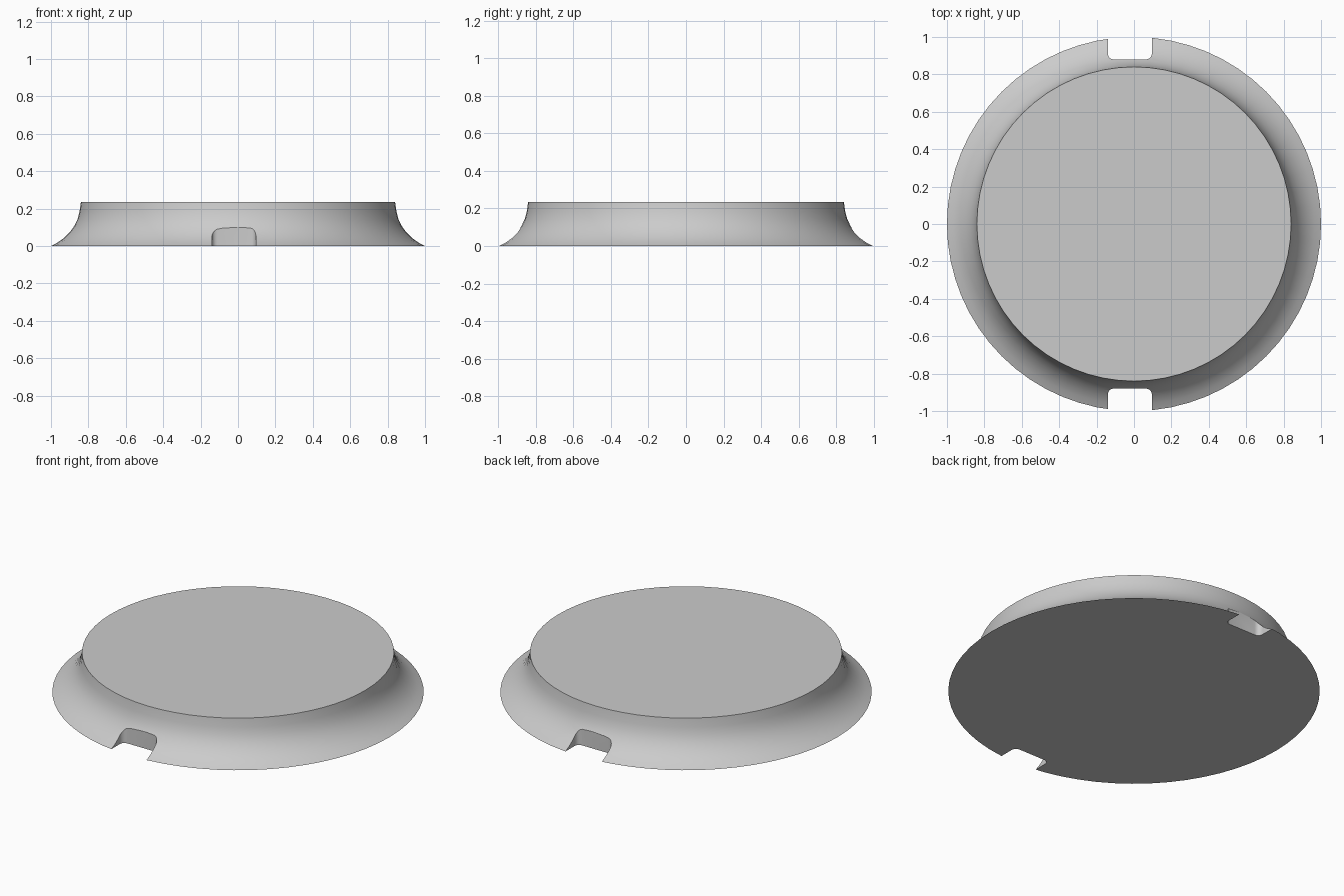
import bpy, bmesh, math
from mathutils import Matrix

if "Cube" in bpy.data.objects:
    bpy.data.objects.remove(bpy.data.objects["Cube"], do_unlink=True)

SEGMENTS = 64
HEIGHT = 0.235

grey = bpy.data.materials.new("plain grey")
grey.use_nodes = True
grey.diffuse_color = (0.6, 0.6, 0.6, 1)
grey.node_tree.nodes["Principled BSDF"].inputs["Base Color"].default_value = (0.6, 0.6, 0.6, 1)


def add_object(name, bm):
    bmesh.ops.recalc_face_normals(bm, faces=bm.faces)
    mesh = bpy.data.meshes.new(name)
    bm.to_mesh(mesh)
    bm.free()
    mesh.materials.append(grey)
    obj = bpy.data.objects.new(name, mesh)
    bpy.context.collection.objects.link(obj)
    return obj


# Round base with a concave flared rim
profile = [(1.0, 0), (0.965, 0.018), (0.93, 0.043), (0.9, 0.073), (0.876, 0.106),
           (0.858, 0.143), (0.847, 0.185), (0.84, HEIGHT)]
bm = bmesh.new()
rings = []
for r, z in profile:
    angles = [2 * math.pi * i / SEGMENTS for i in range(SEGMENTS)]
    rings.append([bm.verts.new((r * math.cos(a), r * math.sin(a), z)) for a in angles])
for low, high in zip(rings, rings[1:]):
    for i in range(SEGMENTS):
        j = (i + 1) % SEGMENTS
        bm.faces.new((low[i], low[j], high[j], high[i]))
bm.faces.new(rings[0])
bm.faces.new(rings[-1])
base = add_object("flared_base", bm)

# Notches through the rim, front and back, with rounded inner corners
for name, side in (("front_notch_cutter", -1), ("back_notch_cutter", 1)):
    bm = bmesh.new()
    bmesh.ops.create_cube(bm, size=1, matrix=Matrix.Translation((-0.022, side * 1.03, 0.1))
                          @ Matrix.Diagonal((0.235, 0.3, 0.6, 1)))
    corners = [e for e in bm.edges
               if all(abs(v.co.y) < 1 for v in e.verts)
               and abs(e.verts[0].co.z - e.verts[1].co.z) > 0.1]
    bmesh.ops.bevel(bm, geom=corners, offset=0.03, segments=5, profile=0.5, affect='EDGES')
    cutter = add_object(name, bm)
    cutter.hide_render = True
    cutter.hide_set(True)
    cut = base.modifiers.new(name, 'BOOLEAN')
    cut.operation = 'DIFFERENCE'
    cut.solver = 'EXACT'
    cut.object = cutter

# Apply the cuts, then shade smooth with sharp rims
bpy.context.view_layer.objects.active = base
base.select_set(True)
for mod in list(base.modifiers):
    bpy.ops.object.modifier_apply(modifier=mod.name)
for obj in [o for o in bpy.data.objects if o.name.endswith("_cutter")]:
    bpy.data.objects.remove(obj, do_unlink=True)
bpy.ops.object.shade_smooth_by_angle(angle=math.radians(35))
